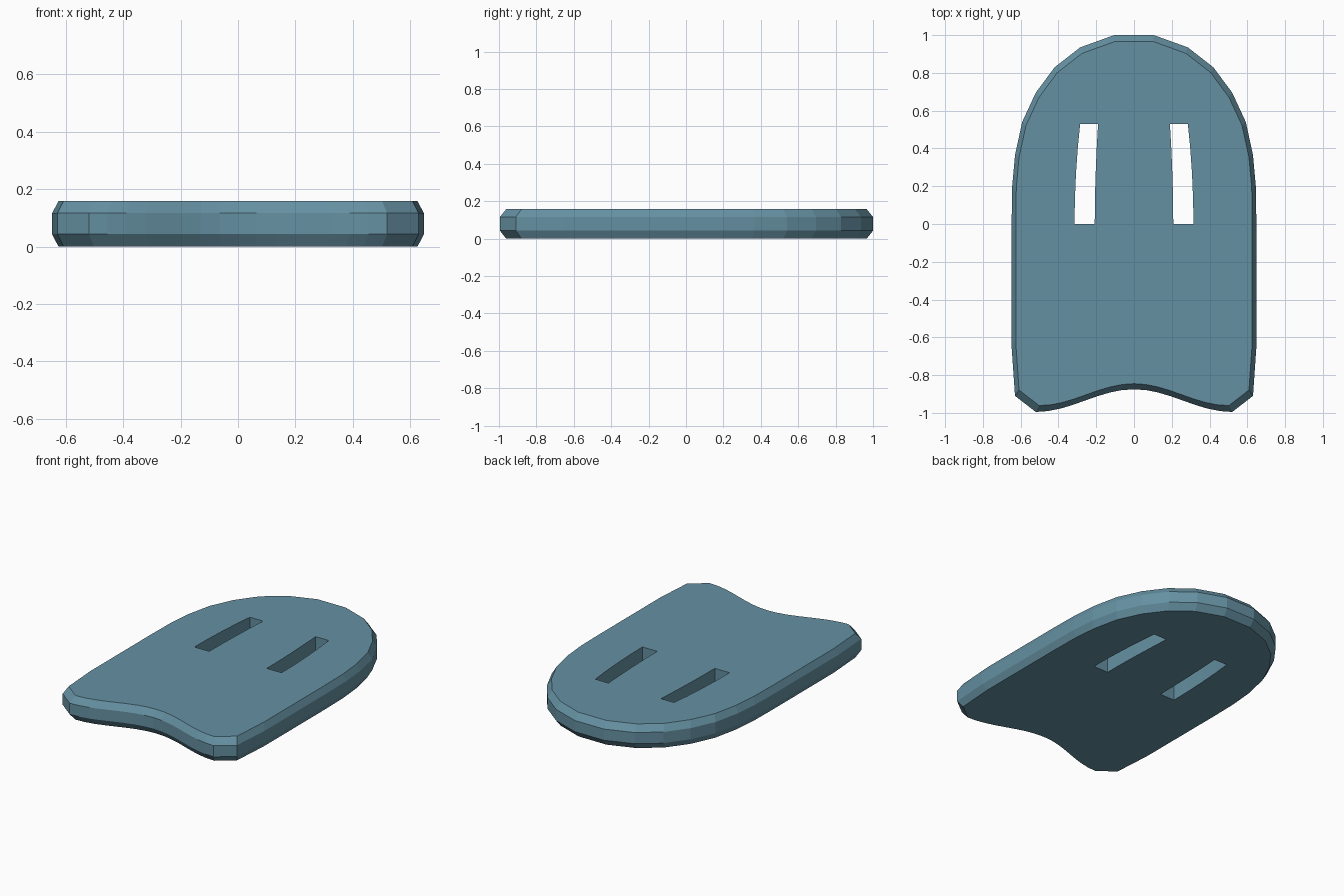
import bpy, bmesh, math

if "Cube" in bpy.data.objects:
    bpy.data.objects.remove(bpy.data.objects["Cube"])


def prism(name, rings):
    """Closed solid from stacked rings of (points, z)."""
    bm = bmesh.new()
    loops = [[bm.verts.new((x, y, z)) for x, y in pts] for pts, z in rings]
    n = len(loops[0])
    for lo, hi in zip(loops, loops[1:]):
        for i in range(n):
            j = (i + 1) % n
            bm.faces.new((lo[i], lo[j], hi[j], hi[i]))
    bm.faces.new(loops[0][::-1])
    bm.faces.new(loops[-1])
    bmesh.ops.recalc_face_normals(bm, faces=bm.faces)
    mesh = bpy.data.meshes.new(name)
    bm.to_mesh(mesh)
    bm.free()
    obj = bpy.data.objects.new(name, mesh)
    bpy.context.collection.objects.link(obj)
    return obj


# Outline: rounded nose and sides, right half from tail corner to nose
side = [(0.52, -0.995), (0.63, -0.91), (0.648, -0.65), (0.648, 0.0),
        (0.645, 0.2), (0.63, 0.365), (0.592, 0.54), (0.52, 0.695),
        (0.42, 0.83), (0.285, 0.935), (0.105, 1.0)]
# Wavy tail notch between the two corners
steps = 16
tail = []
for i in range(1, steps):
    x = -0.52 + 1.04 * i / steps
    tail.append((x, -0.935 + 0.06 * math.cos(math.pi * x / 0.52)))
outline = side + [(-x, y) for x, y in reversed(side)] + tail
inset = [(x * 0.966, y * 0.966) for x, y in outline]

# Board with chamfered top and bottom rims
board = prism("kickboard", [(inset, 0.0), (outline, 0.043),
                            (outline, 0.116), (inset, 0.158)])
mat = bpy.data.materials.new("blue_foam")
mat.diffuse_color = (0.13, 0.28, 0.36, 1)
mat.use_nodes = True
mat.node_tree.nodes["Principled BSDF"].inputs["Base Color"].default_value = mat.diffuse_color
board.data.materials.append(mat)

# Curved hand slots, mirrored
slot = [(0.208, 0.0), (0.315, 0.0), (0.313, 0.13), (0.307, 0.27),
        (0.297, 0.41), (0.285, 0.53), (0.19, 0.53), (0.197, 0.41),
        (0.203, 0.27), (0.207, 0.13)]
for label, s in (("right", 1), ("left", -1)):
    pts = [(s * x, y) for x, y in slot]
    cutter = prism(label + "_slot_cutter", [(pts, -0.1), (pts, 0.3)])
    cutter.hide_render = True
    cutter.hide_set(True)
    mod = board.modifiers.new(label + "_slot", 'BOOLEAN')
    mod.operation = 'DIFFERENCE'
    mod.solver = 'EXACT'
    mod.object = cutter
